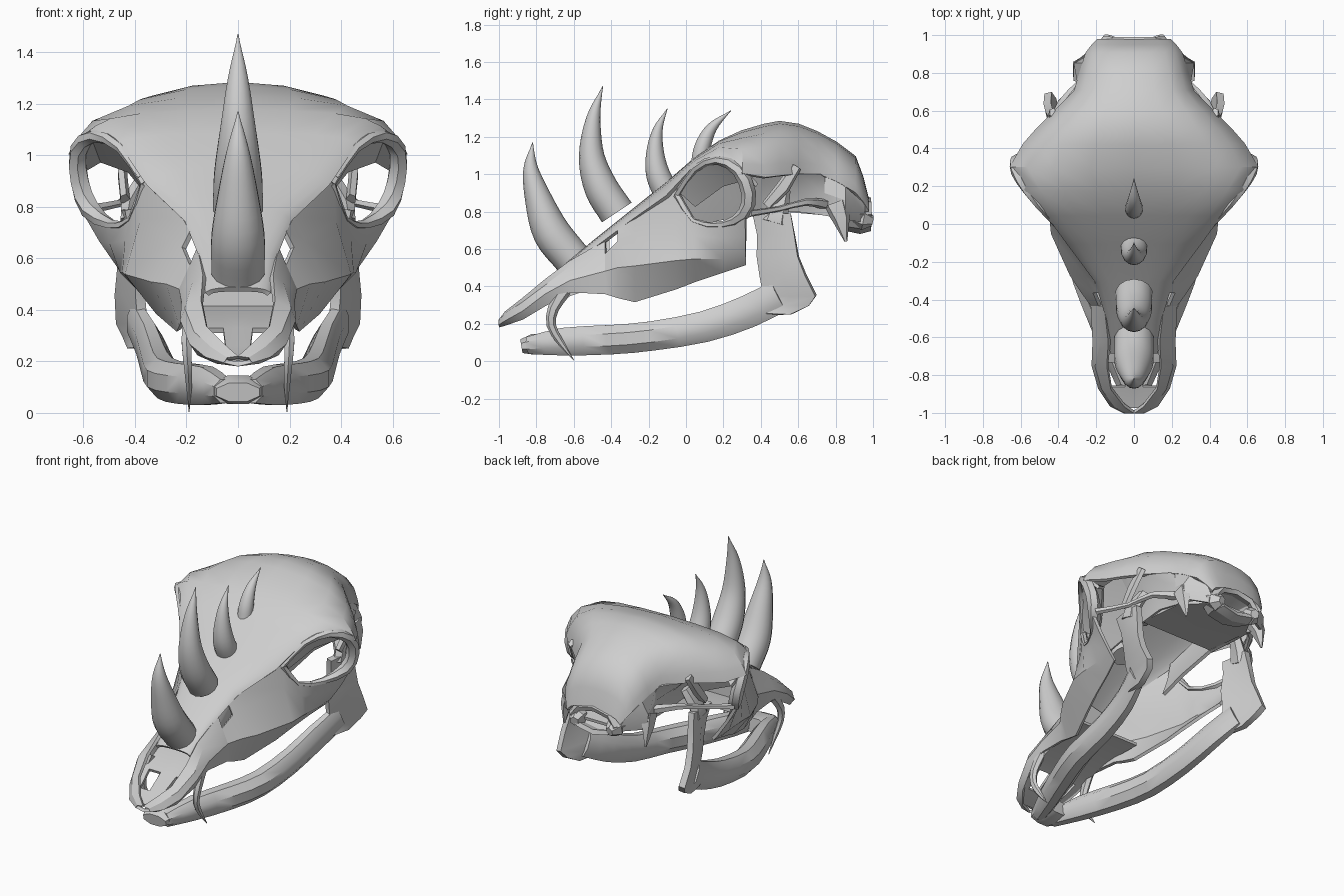
import bpy, bmesh, math
from mathutils import Vector

cube = bpy.data.objects.get("Cube")
if cube:
    bpy.data.objects.remove(cube, do_unlink=True)

bone = bpy.data.materials.new("pale_grey_bone")
bone.use_nodes = True
BONE = (0.62, 0.62, 0.62, 1)
bone.diffuse_color = BONE
bone.node_tree.nodes["Principled BSDF"].inputs["Base Color"].default_value = BONE


def finish(name, bm, mirror=False, thickness=0, angle=35):
    """Turn a bmesh into a finished bone part, optionally mirrored and thickened."""
    bmesh.ops.remove_doubles(bm, verts=bm.verts, dist=0.0005)
    bmesh.ops.recalc_face_normals(bm, faces=bm.faces)
    mesh = bpy.data.meshes.new(name)
    bm.to_mesh(mesh)
    bm.free()
    mesh.materials.append(bone)
    obj = bpy.data.objects.new(name, mesh)
    bpy.context.collection.objects.link(obj)
    bpy.ops.object.select_all(action='DESELECT')
    obj.select_set(True)
    bpy.context.view_layer.objects.active = obj
    if mirror:
        mod = obj.modifiers.new("mirror", 'MIRROR')
        mod.merge_threshold = 0.002
        bpy.ops.object.modifier_apply(modifier=mod.name)
    if thickness:
        mod = obj.modifiers.new("thickness", 'SOLIDIFY')
        mod.thickness = thickness
        mod.offset = 0
        bpy.ops.object.modifier_apply(modifier=mod.name)
    bpy.ops.object.shade_smooth_by_angle(angle=math.radians(angle))
    return obj


def sheet(name, rows, thickness=0.02, holes=(), mirror=True, angle=35):
    """Grid surface through rows of points; holes lists (row, column) cells left open."""
    bm = bmesh.new()
    grid = [[bm.verts.new(p) for p in row] for row in rows]
    for i in range(len(rows) - 1):
        for j in range(len(rows[0]) - 1):
            if (i, j) not in holes:
                a, b = grid[i], grid[i + 1]
                bm.faces.new((a[j], a[j + 1], b[j + 1], b[j]))
    return finish(name, bm, mirror, thickness, angle)


def sections(table):
    """Rows written as y followed by x, z pairs."""
    return [[(x, y, z) for x, z in zip(r[::2], r[1::2])] for y, *r in table]


def spline(points, steps):
    """Catmull-Rom resampling of tuples of any length."""
    pts = [Vector(p) for p in points]
    pts = [2 * pts[0] - pts[1]] + pts + [2 * pts[-1] - pts[-2]]
    out = []
    for a, b, c, d in zip(pts, pts[1:], pts[2:], pts[3:]):
        for k in range(steps):
            t = k / steps
            out.append(b + (c - a) * t / 2 + (2 * a - 5 * b + 4 * c - d) * t * t / 2
                       + (3 * b - a - 3 * c + d) * t ** 3 / 2)
    return out + [pts[-2]]


def tube(name, stations, sides=8, steps=2, mirror=True, angle=40):
    """Tapered tube; a station is x, y, z, sideways radius, in-plane radius."""
    st = spline(stations, steps)
    bm = bmesh.new()
    rings = []
    for i, s in enumerate(st):
        before, after = st[max(i - 1, 0)], st[min(i + 1, len(st) - 1)]
        tangent = (Vector(after[:3]) - Vector(before[:3])).normalized()
        side = Vector((1, 0, 0)) - tangent * tangent.x
        side.normalize()
        up = tangent.cross(side)
        ring = []
        for k in range(sides):
            a = math.tau * (k + 0.5) / sides
            ring.append(bm.verts.new(Vector(s[:3]) + side * (math.cos(a) * max(s[3], 0.002))
                                     + up * (math.sin(a) * max(s[4], 0.002))))
        rings.append(ring)
    for a, b in zip(rings, rings[1:]):
        for k in range(sides):
            n = (k + 1) % sides
            bm.faces.new((a[k], a[n], b[n], b[k]))
    bm.faces.new(rings[0])
    bm.faces.new(rings[-1])
    return finish(name, bm, mirror, 0, angle)


# Skull roof: y, midline height, half width, edge height; flat on top, rolled at the edge
ROOF = [(-.68, .48, .12, .46), (-.5, .63, .14, .59), (-.3, .79, .2, .74),
        (-.1, .95, .35, .88), (.05, 1.08, .46, 1.04), (.18, 1.17, .57, 1.09),
        (.3, 1.225, .65, 1.0), (.42, 1.26, .58, .98), (.5, 1.275, .51, .99),
        (.6, 1.26, .41, 1.0), (.7, 1.22, .31, 1.0), (.8, 1.165, .28, .96),
        (.9, 1.09, .25, .9), (.94, .98, .22, .85), (.97, .86, .19, .8)]
sheet("skull_roof", [[(w * t, y, zm - (zm - ze) * (.42 * t ** 2 + .58 * t ** 10))
                      for t in (0, .35, .65, .86, .96, 1)] for y, zm, w, ze in ROOF], 0.02)

# Snout and cheek walls, turned under below the cheek crease, with an opening ahead of the eye
WALL = [(-.995, 0, .215, .04, .21, .05, .2, 0, .19),
        (-.96, .05, .26, .1, .25, .12, .22, .08, .2),
        (-.87, .12, .33, .165, .31, .18, .27, .15, .23),
        (-.75, .14, .43, .2, .4, .215, .36, .19, .3),
        (-.62, .13, .53, .17, .5, .21, .43, .2, .37),
        (-.43, .15, .64, .18, .57, .22, .48, .21, .36),
        (-.36, .18, .7, .21, .64, .27, .5, .22, .34),
        (-.27, .21, .76, .25, .67, .33, .51, .23, .32),
        (-.05, .36, .92, .37, .75, .43, .54, .31, .39),
        (.05, .42, .75, .43, .67, .44, .55, .34, .43),
        (.2, .5, .73, .49, .66, .45, .55, .38, .48),
        (.32, .6, .79, .53, .67, .46, .57, .42, .52)]
sheet("snout_and_cheek", sections(WALL), 0.02, holes={(5, 0)}, angle=25)

# Palate with two openings behind the front rim, and walls inside the nose
PALATE = [(-.97, .1, .21), (-.86, .16, .25), (-.73, .19, .32), (-.5, .2, .4), (-.25, .23, .42)]
sheet("palate", [[(w * t, y, z) for t in (0, .3, .75, 1)] for y, w, z in PALATE],
      holes={(1, 1)})
sheet("nasal_back_wall", [[(0, -.42, .41), (.2, -.42, .41)], [(0, -.42, .68), (.13, -.42, .65)]])

# Rim around each eye socket, heavier at the rear bar
tube("eye_socket_rim", [(.36, -.05, .89, .02, .02), (.455, .05, 1.03, .022, .02),
                        (.56, .17, 1.075, .025, .025), (.62, .28, 1.02, .035, .035),
                        (.615, .335, .9, .04, .04), (.575, .31, .79, .04, .035),
                        (.49, .2, .73, .025, .02), (.41, .04, .75, .02, .015),
                        (.36, -.05, .89, .02, .02)], sides=6)

# Deep underside of the brow and inner wall of the eye socket
BROW = [[(.38, -.05, .92), (.33, .05, .83)], [(.46, .05, 1.04), (.42, .2, .94)],
        [(.57, .18, 1.09), (.53, .34, .98)], [(.64, .3, 1.03), (.6, .38, .94)]]
sheet("brow_underside", BROW)
SOCKET = [(-.05, .34, .93, .32, .82, .28, .7), (.15, .42, 1.08, .35, .92, .27, .75),
          (.4, .44, 1.08, .35, .95, .27, .8)]
sheet("socket_inner_wall", sections(SOCKET))

# Braincase: sides and floor
CASE = [(.4, .44, 1.08, .35, .95, .27, .8), (.6, .4, 1.01, .31, .92, .29, .8),
        (.74, .29, 1.0, .28, .9, .27, .78), (.85, .265, .93, .31, .86, .3, .76),
        (.95, .21, .84, .18, .79, .14, .74)]
sheet("braincase_side", sections(CASE), angle=25)
sheet("braincase_floor", [[(0, y, z), (w, y, z)] for y, w, z in
                          [(.4, .27, .82), (.74, .27, .79), (.94, .15, .76)]])

# Ring at the neck opening, with knobs
NECK = [(.84, .15, .07), (.93, .19, .09), (.985, .15, .075)]
sheet("neck_ring", [[(rx * math.cos(k * math.tau / 8), y, .785 + rz * math.sin(k * math.tau / 8))
                     for k in range(9)] for y, rx, rz in NECK], 0.03, mirror=False, angle=25)
tube("neck_knob", [(.13, .9, .77, .04, .04), (.14, .95, .76, .06, .06),
                   (.13, .995, .75, .03, .03)], sides=6, steps=1)

# Bony processes at the back
tube("rear_spike", [(.28, .8, .84, .05, .07), (.3, .83, .76, .03, .05),
                    (.3, .855, .64, .005, .008)], sides=5, steps=1)
tube("cheek_rod", [(.59, .34, .79, .02, .02), (.46, .5, .815, .015, .015),
                   (.39, .64, .85, .02, .02), (.28, .74, .84, .03, .03)], sides=5)
tube("temple_strut", [(.44, .43, .83, .02, .03), (.45, .52, .93, .02, .04),
                      (.43, .59, 1.04, .02, .03)], sides=5, steps=1)
tube("jaw_joint", [(.36, .52, .92, .03, .04), (.42, .49, .81, .04, .06),
                   (.43, .47, .74, .03, .08)], sides=6, steps=1)

# Lower jaw: blunt chin, two bowed bars and upright plates flaring toward the rear
tube("chin", [(0, -.88, .08, .09, .04), (0, -.82, .09, .11, .06), (0, -.72, .1, .09, .05)],
     steps=1, mirror=False)
tube("jaw_bar", [(.05, -.84, .085, .05, .05), (.12, -.65, .105, .065, .08),
                 (.215, -.4, .115, .075, .085), (.285, -.18, .135, .075, .085),
                 (.315, .1, .185, .065, .09), (.345, .33, .265, .055, .095),
                 (.395, .5, .35, .04, .095)])
RAMUS = [(.25, .36, .36, .41, .56), (.3, .36, .4, .43, .66), (.35, .37, .42, .455, .695),
         (.46, .38, .4, .46, .64), (.56, .38, .385, .45, .6), (.68, .4, .385, .44, .58),
         (.79, .42, .36, .43, .56)]
sheet("jaw_plate", [[(xa, ya, z), ((xa + xb) / 2 + .01, (ya + yb) / 2, z), (xb, yb, z)]
                    for z, xa, ya, xb, yb in RAMUS], 0.04)

# Long curved fangs
tube("fang", [(.19, -.65, .38, .025, .04), (.2, -.71, .28, .022, .03),
              (.195, -.72, .19, .018, .025), (.19, -.67, .1, .012, .018),
              (.19, -.6, .005, 0, 0)], sides=6)

# Row of horns along the midline: y, z, radius along each curve
HORNS = {
    "snout_horn": [(-.61, .55, .1), (-.72, .69, .1), (-.79, .87, .072), (-.83, 1.03, .04),
                   (-.82, 1.17, 0)],
    "forehead_horn": [(-.37, .795, .095), (-.455, .93, .09), (-.505, 1.1, .068),
                      (-.495, 1.3, .038), (-.445, 1.47, 0)],
    "middle_horn": [(-.1, .89, .07), (-.15, 1.0, .064), (-.165, 1.12, .047),
                    (-.15, 1.24, .026), (-.1, 1.35, 0)],
    "rear_horn": [(.07, 1.05, .045), (.09, 1.15, .043), (.14, 1.25, .028), (.24, 1.34, 0)],
}
for name, path in HORNS.items():
    tube(name, [(0, y, z, r * 1.05, r) for y, z, r in path], sides=14, steps=4, mirror=False)
